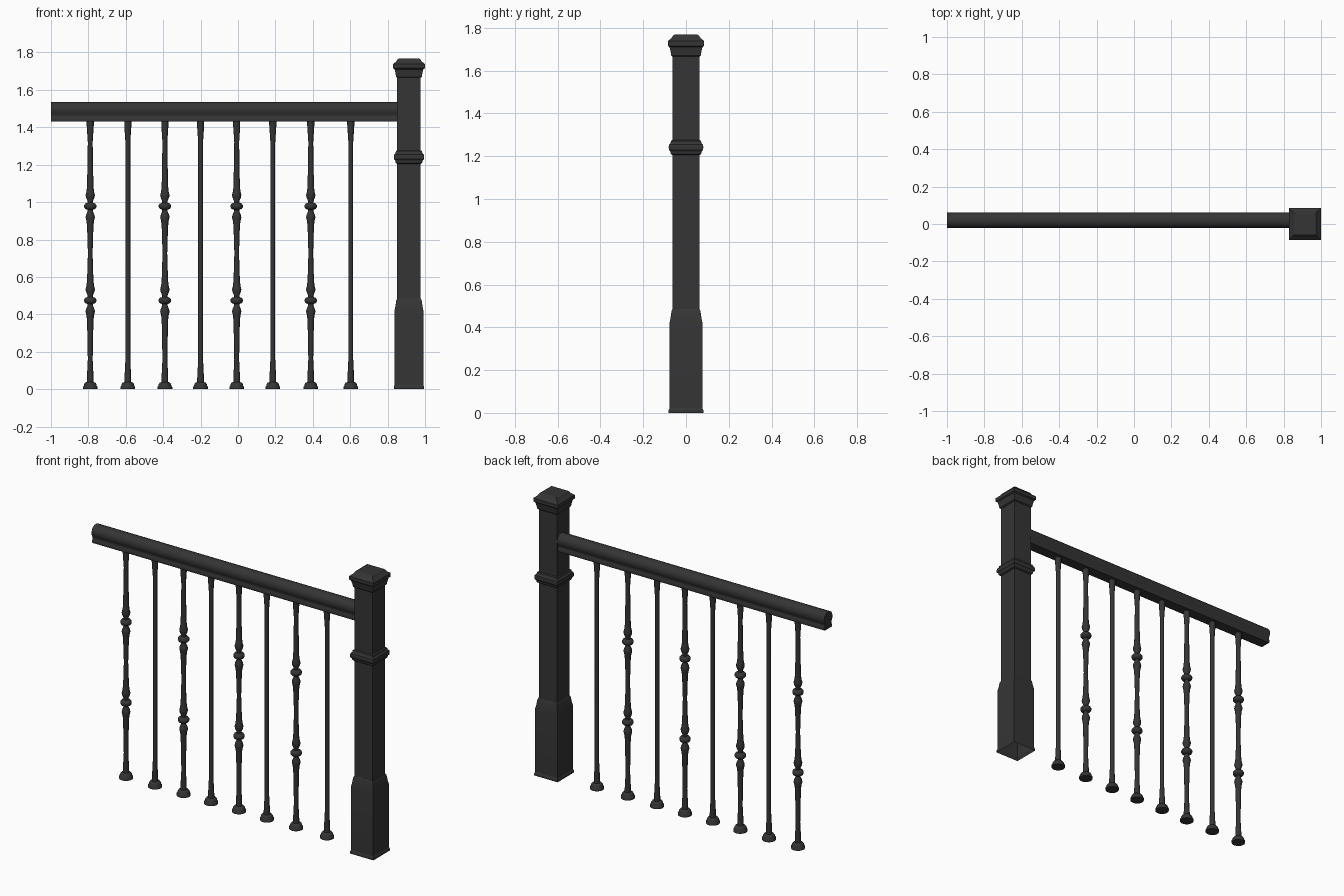
import bpy, bmesh, math

if "Cube" in bpy.data.objects:
    bpy.data.objects.remove(bpy.data.objects["Cube"])

RAIL_Y = 0.02


def finish(name, bm, loc, angle):
    bmesh.ops.recalc_face_normals(bm, faces=bm.faces)
    me = bpy.data.meshes.new(name)
    bm.to_mesh(me)
    bm.free()
    ob = bpy.data.objects.new(name, me)
    ob.location = loc
    bpy.context.collection.objects.link(ob)
    bpy.ops.object.select_all(action='DESELECT')
    ob.select_set(True)
    bpy.context.view_layer.objects.active = ob
    bpy.ops.object.shade_smooth_by_angle(angle=math.radians(angle))
    return ob


def stack(name, profile, sides, loc, angle=40, cap_bottom=True):
    """Rings of (radius, z); four sides gives a square post with half-width radius."""
    bm = bmesh.new()
    k = math.sqrt(2) if sides == 4 else 1
    rings = []
    for r, z in profile:
        a = [math.pi / 4 + math.tau * i / sides for i in range(sides)]
        rings.append([bm.verts.new((r * k * math.cos(t), r * k * math.sin(t), z)) for t in a])
    for lo, hi in zip(rings, rings[1:]):
        for i in range(sides):
            j = (i + 1) % sides
            bm.faces.new((lo[i], lo[j], hi[j], hi[i]))
    bm.faces.new(rings[-1])
    if cap_bottom:
        bm.faces.new(rings[0][::-1])
    return finish(name, bm, loc, angle)


# Newel post: plinth, shaft, collar and cap
POST_X = 0.914
stack("newel_plinth", [(0.081, 0), (0.081, 0.013), (0.077, 0.022), (0.077, 0.42),
                       (0.072, 0.445), (0.068, 0.475), (0.063, 0.485)],
      4, (POST_X, 0, 0), 20, cap_bottom=False)
stack("newel_shaft", [(0.0625, 0.48), (0.0625, 1.69)], 4, (POST_X - 0.001, 0, 0), 20)
stack("newel_collar", [(0.064, 1.205), (0.071, 1.21), (0.073, 1.222), (0.08, 1.23),
                       (0.081, 1.243), (0.079, 1.255), (0.072, 1.262), (0.07, 1.272),
                       (0.064, 1.276)], 4, (POST_X, 0, 0), 20)
stack("newel_cap", [(0.064, 1.665), (0.069, 1.67), (0.072, 1.69), (0.077, 1.71),
                    (0.085, 1.716), (0.085, 1.738), (0.078, 1.744), (0.068, 1.752),
                    (0.06, 1.765), (0.054, 1.768)], 4, (POST_X, 0, 0), 20)

# Handrail: moulded half-profile (y, z), mirrored and extruded along x
half = [(0.034, 1.43), (0.036, 1.436), (0.035, 1.447), (0.031, 1.456), (0.031, 1.465),
        (0.037, 1.475), (0.041, 1.488), (0.041, 1.502), (0.036, 1.517), (0.026, 1.528),
        (0.012, 1.535)]
section = half + [(-y, z) for y, z in reversed(half)]
bm = bmesh.new()
ends = [[bm.verts.new((x, y, z)) for y, z in section] for x in (-1.0, 0.853)]
for i in range(len(section)):
    j = (i + 1) % len(section)
    bm.faces.new((ends[0][i], ends[0][j], ends[1][j], ends[1][i]))
for e in ends:
    bm.faces.new(e)
finish("handrail", bm, (0, RAIL_Y, 0), 40)

# Balusters: plain and turned alternate, each with a shoe
foot = [(0.018, 0.03), (0.018, 0.06), (0.013, 0.16)]
head = [(0.013, 1.32), (0.019, 1.41), (0.019, 1.435)]


def knuckle(c):
    """Turned knob centred at height c with a bulb above and below."""
    shape = [(0.017, 0.11), (0.02, 0.08), (0.025, 0.06), (0.023, 0.048), (0.014, 0.027),
             (0.014, 0.019), (0.027, 0.014), (0.033, 0.005)]
    return [(r, c - d) for r, d in shape] + [(r, c + d) for r, d in reversed(shape)]


plain = foot + head
turned = foot + knuckle(0.474) + [(0.0125, 0.727)] + knuckle(0.978) + head
shoe = [(0.04, 0), (0.04, 0.012), (0.035, 0.018), (0.034, 0.026), (0.028, 0.035), (0.018, 0.038)]
for i, x in enumerate((-0.79, -0.589, -0.391, -0.2, -0.007, 0.186, 0.389, 0.603)):
    kind = ("turned", turned) if i % 2 == 0 else ("plain", plain)
    stack(f"{kind[0]}_baluster_{i + 1}", kind[1], 16, (x, RAIL_Y, 0))
    stack(f"baluster_shoe_{i + 1}", shoe, 20, (x, RAIL_Y, 0))

# Dark iron finish
iron = bpy.data.materials.new("dark_iron")
iron.diffuse_color = (0.035, 0.035, 0.035, 1)
iron.use_nodes = True
iron.node_tree.nodes["Principled BSDF"].inputs["Base Color"].default_value = iron.diffuse_color
for ob in bpy.context.collection.objects:
    ob.data.materials.append(iron)
